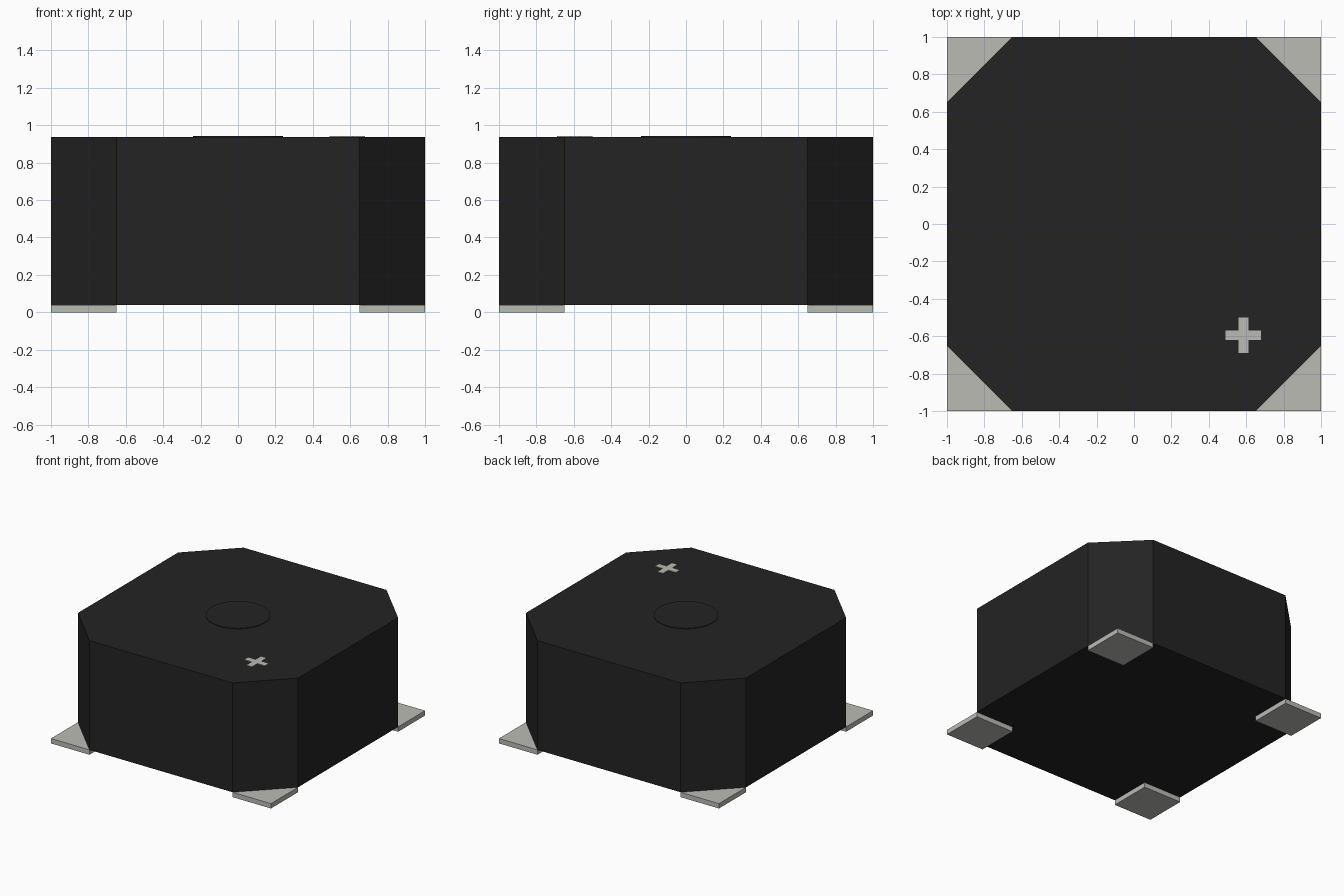
import bpy
import bmesh
from math import cos, sin, tau

cube = bpy.data.objects.get("Cube")
if cube:
    bpy.data.objects.remove(cube, do_unlink=True)


def material(name, rgb):
    mat = bpy.data.materials.new(name)
    mat.use_nodes = True
    mat.diffuse_color = (*rgb, 1)
    mat.node_tree.nodes["Principled BSDF"].inputs["Base Color"].default_value = (*rgb, 1)
    return mat


def prism(name, outline, bottom, top, mat):
    """Extrude a flat outline from bottom to top."""
    bm = bmesh.new()
    base = bm.faces.new([bm.verts.new((x, y, bottom)) for x, y in outline])
    extruded = bmesh.ops.extrude_face_region(bm, geom=[base], use_keep_orig=True)
    for item in extruded["geom"]:
        if isinstance(item, bmesh.types.BMVert):
            item.co.z = top
    bmesh.ops.recalc_face_normals(bm, faces=bm.faces)
    mesh = bpy.data.meshes.new(name)
    bm.to_mesh(mesh)
    bm.free()
    mesh.materials.append(mat)
    obj = bpy.data.objects.new(name, mesh)
    bpy.context.collection.objects.link(obj)
    return obj


black = material("black casing", (0.017, 0.017, 0.017))
metal = material("pale metal", (0.5, 0.5, 0.46))

PAD_TOP, BODY_TOP, CUT = 0.04, 0.938, 0.65
QUADRANTS = [(1, 1), (-1, 1), (-1, -1), (1, -1)]

# Casing: square block with its four upright corners cut off
octagon = []
for sx, sy in QUADRANTS:
    corner = [(sx, sy * CUT), (sx * CUT, sy)]
    octagon += corner if sx * sy > 0 else corner[::-1]
prism("casing", octagon, PAD_TOP, BODY_TOP, black)

# Square contact pads under each corner
for (sx, sy), place in zip(QUADRANTS, ("back_left", "back_right", "front_right", "front_left")):
    pad = [(sx * CUT, sy * CUT), (sx, sy * CUT), (sx, sy), (sx * CUT, sy)]
    prism("pad_" + place, pad, 0, PAD_TOP, metal)

# Low round boss in the middle of the top
circle = [(0.24 * cos(tau * i / 48), 0.24 * sin(tau * i / 48)) for i in range(48)]
prism("top_boss", circle, BODY_TOP - 0.01, BODY_TOP + 0.005, black)

# Plus-shaped polarity mark on the top
LONG, THIN = 0.095, 0.026
plus = []
for sx, sy in QUADRANTS:
    arm = [(sx * LONG, sy * THIN), (sx * THIN, sy * THIN), (sx * THIN, sy * LONG)]
    plus += arm if sx * sy > 0 else arm[::-1]
mark = prism("polarity_mark", plus, BODY_TOP - 0.001, BODY_TOP + 0.005, metal)
mark.location = (0.585, -0.595, 0)
